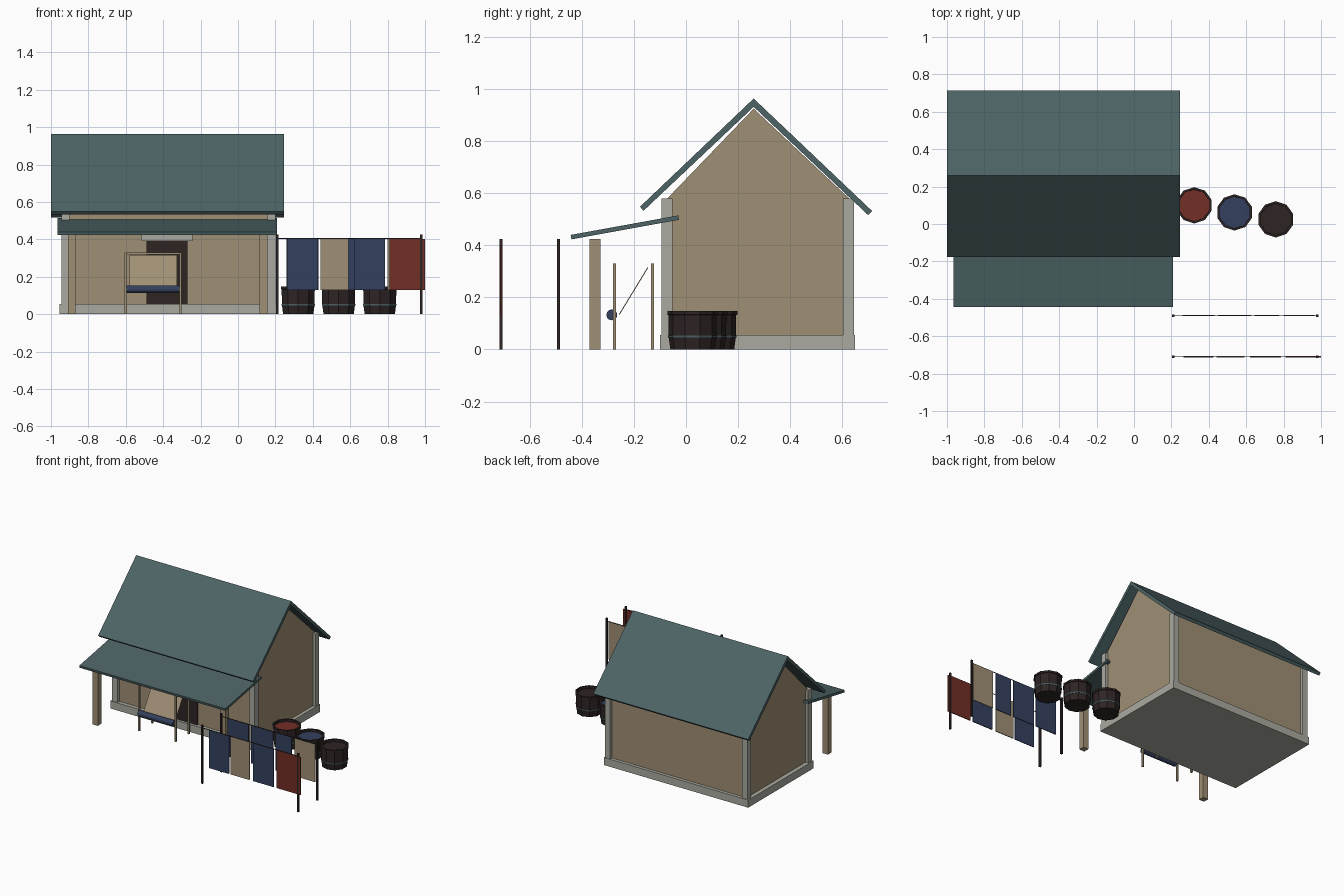
import bpy, bmesh, math
from mathutils import Vector

if "Cube" in bpy.data.objects:
    bpy.data.objects.remove(bpy.data.objects["Cube"])


def material(name, r, g, b):
    m = bpy.data.materials.new(name)
    lin = [((c / 255 + 0.055) / 1.055) ** 2.4 for c in (r, g, b)]
    m.diffuse_color = (*lin, 1)
    m.use_nodes = True
    m.node_tree.nodes["Principled BSDF"].inputs["Base Color"].default_value = m.diffuse_color
    return m


TAN = material("tan", 160, 144, 117)
STONE = material("stone_grey", 170, 170, 160)
TEAL = material("roof_teal", 77, 99, 101)
DARK = material("dark_wood", 46, 36, 36)
BLUE = material("blue_dye", 52, 64, 94)
RED = material("red_dye", 114, 46, 37)


def finish(name, bm, mat):
    bmesh.ops.recalc_face_normals(bm, faces=bm.faces)
    me = bpy.data.meshes.new(name)
    bm.to_mesh(me)
    bm.free()
    me.materials.append(mat)
    ob = bpy.data.objects.new(name, me)
    bpy.context.collection.objects.link(ob)
    return ob


def extrude_x(name, profile, x0, x1, mat):
    """Extrude a (y, z) profile from x0 to x1."""
    bm = bmesh.new()
    face = bm.faces.new([bm.verts.new((x0, y, z)) for y, z in profile])
    ext = bmesh.ops.extrude_face_region(bm, geom=[face])["geom"]
    bmesh.ops.translate(bm, vec=(x1 - x0, 0, 0),
                        verts=[v for v in ext if isinstance(v, bmesh.types.BMVert)])
    return finish(name, bm, mat)


def box(name, x0, x1, y0, y1, z0, z1, mat):
    return extrude_x(name, [(y0, z0), (y1, z0), (y1, z1), (y0, z1)], x0, x1, mat)


def lathe(name, profile, sides, loc, mat):
    """Spin an (r, z) profile, closed as a loop, around the vertical axis."""
    bm = bmesh.new()
    rings = []
    for r, z in profile:
        if r == 0:
            rings.append([bm.verts.new((0, 0, z))] * sides)
        else:
            rings.append([bm.verts.new((r * math.cos(a), r * math.sin(a), z))
                          for a in (2 * math.pi * (i + 0.5) / sides for i in range(sides))])
    for a, b in zip(rings, rings[1:] + rings[:1]):
        for i in range(sides):
            j = (i + 1) % sides
            vs = list(dict.fromkeys((a[i], a[j], b[j], b[i])))
            if len(vs) > 2:
                bm.faces.new(vs)
    ob = finish(name, bm, mat)
    ob.location = loc
    return ob


# House body: foundation, gabled walls, corner pillars
box("foundation", -0.955, 0.205, -0.10, 0.65, 0, 0.055, STONE)
extrude_x("gabled_walls", [(-0.072, 0.05), (0.627, 0.05), (0.627, 0.58), (0.26, 0.925),
                           (-0.072, 0.58)], -0.925, 0.18, TAN)
for x in (-0.945, 0.157):
    for y in (-0.095, 0.603):
        box("corner_pillar", x, x + 0.043, y, y + 0.043, 0.05, 0.58, STONE)

# Doorway
box("door", -0.49, -0.27, -0.082, -0.07, 0.055, 0.39, DARK)
box("door_lintel", -0.515, -0.243, -0.095, -0.07, 0.39, 0.435, STONE)

# Main roof and porch
extrude_x("main_roof", [(-0.177, 0.548), (0.26, 0.964), (0.715, 0.532), (0.70, 0.516),
                        (0.26, 0.932), (-0.163, 0.533)], -1.0, 0.245, TEAL)
extrude_x("porch_roof", [(-0.443, 0.440), (-0.03, 0.515), (-0.027, 0.498), (-0.44, 0.423)],
          -0.965, 0.208, TEAL)
for x in (-0.91, 0.115):
    box("porch_post", x, x + 0.042, -0.37, -0.328, 0, 0.425, TAN)

# Weaving frame under the porch
for x in (-0.60, -0.307):
    for y in (-0.275, -0.128):
        box("frame_pole", x - 0.006, x + 0.006, y - 0.006, y + 0.006, 0, 0.33, TAN)
box("frame_top_bar", -0.60, -0.307, -0.134, -0.122, 0.318, 0.33, TAN)
extrude_x("stretched_cloth", [(-0.258, 0.135), (-0.148, 0.316), (-0.145, 0.314),
                              (-0.255, 0.133)], -0.58, -0.325, TAN)
roll = [(-0.285 + 0.021 * math.cos(a), 0.133 + 0.021 * math.sin(a))
        for a in (2 * math.pi * i / 12 for i in range(12))]
extrude_x("cloth_roll", roll, -0.595, -0.312, BLUE)

# Drying lines: posts, cord and hanging cloths
rows = {
    -0.71: [(0.265, 0.425, BLUE), (0.44, 0.59, TAN), (0.62, 0.785, BLUE), (0.81, 1.0, RED)],
    -0.49: [(0.26, 0.43, BLUE), (0.45, 0.625, BLUE), (0.645, 0.775, BLUE), (0.80, 0.965, TAN)],
}
for y, cloths in rows.items():
    for x in (0.21, 0.98):
        box("line_post", x - 0.006, x + 0.006, y - 0.006, y + 0.006, 0, 0.425, DARK)
    box("line_cord", 0.21, 0.98, y - 0.0015, y + 0.0015, 0.402, 0.406, DARK)
    for x0, x1, mat in cloths:
        box("hanging_cloth", x0, x1, y - 0.003, y + 0.003, 0.128, 0.402, mat)

# Dye barrels: hollow tub, hoop and liquid
for x, y, dye in ((0.322, 0.10, RED), (0.538, 0.062, BLUE), (0.758, 0.025, DARK)):
    lathe("barrel", [(0, 0), (0.085, 0), (0.092, 0.05), (0.093, 0.132), (0.097, 0.134),
                     (0.097, 0.148), (0.085, 0.148), (0.083, 0.05), (0, 0.05)],
          10, (x, y, 0), DARK)
    lathe("barrel_hoop", [(0.088, 0.046), (0.094, 0.046), (0.095, 0.054), (0.088, 0.054)],
          10, (x, y, 0), TEAL)
    lathe("dye_liquid", [(0, 0.12), (0.086, 0.12), (0.086, 0.13), (0, 0.13)],
          10, (x, y, 0), dye)
